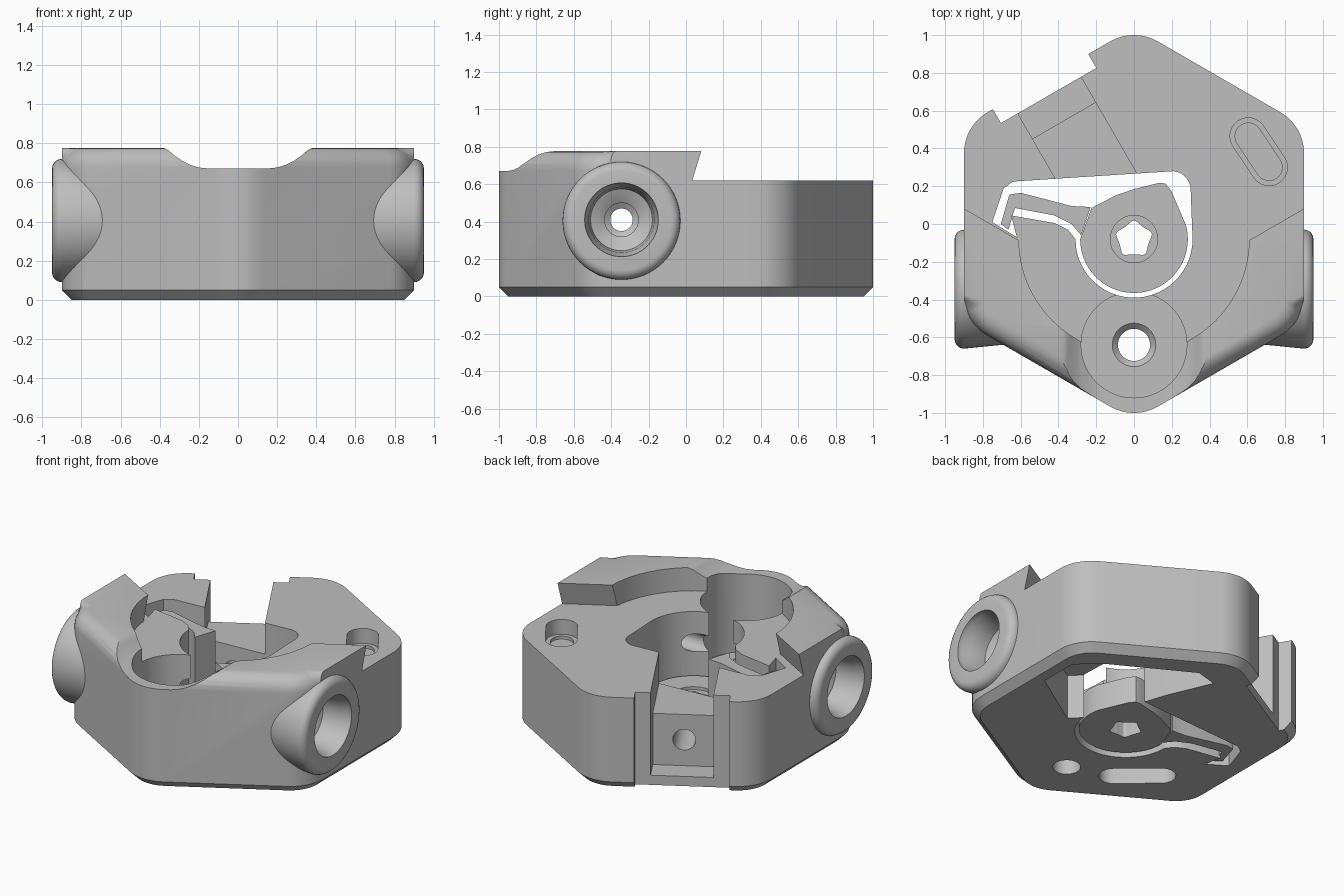
import bpy, bmesh
from math import sin, cos, pi, radians
from mathutils import Matrix, Vector

cube = bpy.data.objects.get("Cube")
if cube:
    bpy.data.objects.remove(cube, do_unlink=True)

grey = bpy.data.materials.new("plain_grey")
grey.use_nodes = True
grey.diffuse_color = (0.52, 0.52, 0.52, 1)
grey.node_tree.nodes["Principled BSDF"].inputs["Base Color"].default_value = (0.52, 0.52, 0.52, 1)


def finish(name, bm):
    bmesh.ops.recalc_face_normals(bm, faces=bm.faces[:])
    mesh = bpy.data.meshes.new(name)
    bm.to_mesh(mesh)
    bm.free()
    ob = bpy.data.objects.new(name, mesh)
    mesh.materials.append(grey)
    bpy.context.collection.objects.link(ob)
    return ob


def rounded(pts, r, n=8):
    """Round every corner of a polygon with arcs of radius r."""
    out = []
    for i, p in enumerate(pts):
        p = Vector(p)
        a = Vector(pts[i - 1]) - p
        b = Vector(pts[(i + 1) % len(pts)]) - p
        half = a.angle(b) / 2
        d = min(r * cos(half) / sin(half), a.length * .45, b.length * .45)
        p0, p1 = p + a.normalized() * d, p + b.normalized() * d
        for k in range(n + 1):
            t = k / n
            w = 2 * t * (1 - t) * sin(half)
            s = (1 - t) ** 2 + t ** 2 + w
            out.append((p0 * (1 - t) ** 2 + p * w + p1 * t ** 2) / s)
    return out


def arc(cx, cy, r, a0, a1, n):
    return [(cx + r * cos(radians(a0 + (a1 - a0) * k / n)),
             cy + r * sin(radians(a0 + (a1 - a0) * k / n))) for k in range(n + 1)]


def prism_mesh(pts, z0, z1, shift=0):
    """Extrude an outline; shift slides the top in y."""
    bm = bmesh.new()
    low = [bm.verts.new((p[0], p[1], z0)) for p in pts]
    top = [bm.verts.new((p[0], p[1] + shift, z1)) for p in pts]
    bm.faces.new(low)
    bm.faces.new(top)
    for i in range(len(pts)):
        bm.faces.new((low[i - 1], low[i], top[i], top[i - 1]))
    bmesh.ops.recalc_face_normals(bm, faces=bm.faces[:])
    return bm


def prism(name, pts, z0, z1, shift=0):
    return finish(name, prism_mesh(pts, z0, z1, shift))


def lathe(name, profile, matrix, n=64):
    """Spin (radius, height) points round z and cap both ends."""
    bm = bmesh.new()
    rings = [[bm.verts.new((r * cos(2 * pi * k / n), r * sin(2 * pi * k / n), h))
              for k in range(n)] for r, h in profile]
    bm.faces.new(rings[0])
    bm.faces.new(rings[-1])
    for lo, hi in zip(rings, rings[1:]):
        for k in range(n):
            bm.faces.new((lo[k - 1], lo[k], hi[k], hi[k - 1]))
    bm.transform(matrix)
    return finish(name, bm)


def combine(ob, tool, operation='DIFFERENCE'):
    tool.hide_render = True
    mod = ob.modifiers.new("combine", 'BOOLEAN')
    mod.operation, mod.object, mod.solver = operation, tool, 'EXACT'
    bpy.context.view_layer.objects.active = ob
    bpy.ops.object.modifier_apply(modifier=mod.name)
    bpy.data.objects.remove(tool, do_unlink=True)


def at(x, y, z=0):
    return Matrix.Translation((x, y, z))


def slot(p, q, r):
    """Outline of a round-ended slot from p to q."""
    d = Vector(q) - Vector(p)
    a = Vector((1, 0)).angle_signed(d) * -180 / pi
    return arc(*q, r, a - 90, a + 90, 12) + arc(*p, r, a + 90, a + 270, 12)


# Hexagonal body with chamfered base and rounded front top edges
TOP, DECK = 0.777, 0.62
R = 0.9 / cos(pi / 6)
hexagon = [(R * sin(k * pi / 3), R * cos(k * pi / 3)) for k in range(6)]
bm = prism_mesh(rounded(hexagon, 0.25), 0, TOP)
base = [e for e in bm.edges if all(v.co.z < 0.01 for v in e.verts)]
bmesh.ops.bevel(bm, geom=base, offset=0.05, segments=1, affect='EDGES')
front = [e for e in bm.edges if all(v.co.z > TOP - .01 and v.co.y < -0.4 for v in e.verts)]
bmesh.ops.bevel(bm, geom=front, offset=0.1, segments=5, profile=0.5, affect='EDGES')
body = finish("body", bm)

# Round, slightly tapered side bosses
BOSS_Y, BOSS_Z = -0.345, 0.405
for side in (-1, 1):
    turn = at(0, BOSS_Y, BOSS_Z) @ Matrix.Rotation(side * pi / 2, 4, 'Y')
    lip = [(0.265 + 0.05 * cos(a * pi / 10), 0.9 + 0.05 * sin(a * pi / 10)) for a in range(6)]
    combine(body, lathe("boss", [(0.285, 0.6)] + lip, turn), 'UNION')

# Lowered rear deck with undercut shoulders, and round clearance
deck = [(1.3, 0.265), (0.6, -0.14), (-0.6, -0.14), (-1.3, 0.265), (-1.3, 1.3), (1.3, 1.3)]
combine(body, prism("deck_cutter", deck, DECK, 0.8, 0.055))
combine(body, lathe("clearance_cutter", [(0.61, DECK), (0.61, 0.9)], at(0, -0.08)))

# Front counterbore, the curved scoop through the front rim, and a small hole
combine(body, lathe("counterbore_cutter", [(0.28, 0.15), (0.28, 0.9)], at(0, -0.64)))
half_scoop = [(0.16, 0.672), (0.2, 0.676), (0.245, 0.69), (0.29, 0.713),
              (0.325, 0.738), (0.355, 0.764), (0.385, 0.78), (0.41, 0.85)]
scoop = prism_mesh(half_scoop + [(-x, z) for x, z in reversed(half_scoop)], 0.5, 1.1)
scoop.transform(Matrix.Rotation(pi / 2, 4, 'X'))
combine(body, finish("scoop_cutter", scoop))
combine(body, lathe("hole_cutter", [(0.085, -0.1), (0.085, 0.12), (0.125, 0.16), (0.125, 0.3)],
                    at(0, -0.64)))

# Latch pocket through the full height
pocket = ([(-0.31, -0.08)] + arc(0, -0.08, 0.31, 190, 360, 32)
          + arc(0.2, 0.18, 0.1, 0, 85, 8)
          + [(-0.41, 0.24), (-0.64, 0.225), (-0.69, 0.19), (-0.75, 0.01), (-0.62, -0.07),
             (-0.65, 0.045), (-0.42, 0.005), (-0.35, -0.03)])
combine(body, prism("pocket_cutter", pocket, -0.1, 0.9))

# Hollow in the base beside the pocket
hollow = [(0.78, 0.08), (0.38, -0.18), (0.26, -0.06), (0.1, 0.42), (-0.03, 0.72),
          (0.12, 0.76), (0.66, 0.46), (0.78, 0.34)]
combine(body, prism("hollow_cutter", hollow, -0.1, 0.3))

# Angled channel: edge recess, open trough, and low block with a cross hole
channel = Matrix.Rotation(pi / 6, 4, 'Z')


def channel_box(t0, t1, n0, n1, z0, z1):
    bm = prism_mesh([(t0, n0), (t1, n0), (t1, n1), (t0, n1)], z0, z1)
    bm.transform(channel)
    return finish("channel_cutter", bm)


combine(body, channel_box(-0.343, 0.24, 0.815, 1.1, -0.1, 1))
combine(body, channel_box(-0.24, 0.146, 0.22, 1.1, 0.41, 1))
combine(body, channel_box(-0.24, 0.146, 0.66, 1.1, 0.065, 0.6))
combine(body, lathe("cross_hole_cutter", [(0.07, 0.1), (0.07, 0.9)],
                    channel @ at(-0.047, 0, 0.24) @ Matrix.Rotation(-pi / 2, 4, 'X'), 32))

# Stepped side bores
for side in (-1, 1):
    turn = at(0, BOSS_Y, 0.41) @ Matrix.Rotation(side * pi / 2, 4, 'Y')
    bore = [(0.06, -0.01), (0.06, 0.66), (0.09, 0.68), (0.09, 0.72), (0.12, 0.74),
            (0.165, 0.76), (0.175, 0.88), (0.195, 0.92), (0.2, 1.0)]
    combine(body, lathe("bore_cutter", bore, turn))

# Shallow oval in the deck and long slot in the base
oval = (0.605, 0.465), (0.715, 0.3)
combine(body, prism("oval_cutter", slot(*oval, 0.097), 0.52, 0.9))
combine(body, prism("oval_step_cutter", slot(*oval, 0.07), 0.5, 0.6))
combine(body, prism("base_slot_cutter", slot((-0.29, -0.54), (-0.51, -0.35), 0.09), -0.1, 0.11))

# Low latch disc with a hooked arm
arm = [(-0.23, 0.09), (-0.33, 0.095), (-0.6, 0.165), (-0.66, 0.155), (-0.705, 0.0),
       (-0.665, -0.03), (-0.63, 0.085), (-0.42, 0.045), (-0.33, 0.0), (-0.28, -0.06)]
disc = arc(0, -0.08, 0.285, 180, 375, 36) + [
    (0.195, 0.18), (0.165, 0.215), (0.13, 0.217), (0, 0.185), (-0.1, 0.15), (-0.225, 0.085)]
latch = prism("latch", disc, 0.02, 0.2)
combine(latch, prism("latch_arm", arm, 0.02, 0.57), 'UNION')
combine(latch, lathe("step", [(0.125, 0.18), (0.125, 0.3)], at(0, -0.08)))
star = [(r * sin(k * pi / 5), r * cos(k * pi / 5) - 0.08)
        for k, r in enumerate([0.105, 0.08] * 5)]
combine(latch, prism("star_cutter", rounded(star, 0.02, 3), -0.1, 0.4))

# Smooth curved surfaces while keeping edges crisp
for ob in (body, latch):
    bpy.ops.object.select_all(action='DESELECT')
    ob.select_set(True)
    bpy.context.view_layer.objects.active = ob
    bpy.ops.object.shade_smooth_by_angle(angle=radians(30))
